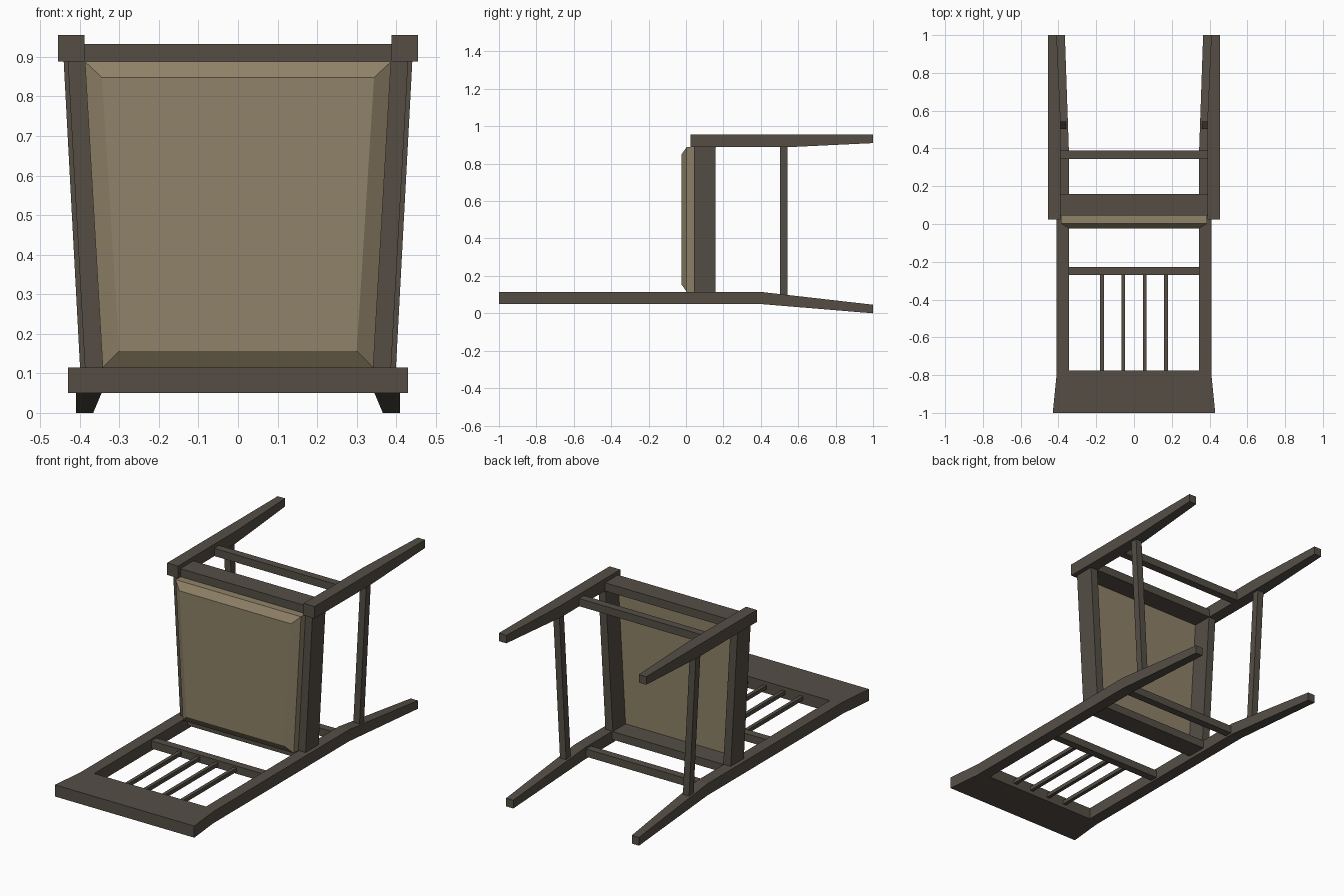
import bpy, bmesh

if "Cube" in bpy.data.objects:
    bpy.data.objects.remove(bpy.data.objects["Cube"])


def material(name, rgb):
    m = bpy.data.materials.new(name)
    m.diffuse_color = (*rgb, 1)
    m.use_nodes = True
    m.node_tree.nodes["Principled BSDF"].inputs["Base Color"].default_value = m.diffuse_color
    return m


WOOD = material("dark_wood", (0.089, 0.076, 0.060))
FABRIC = material("tan_fabric", (0.275, 0.223, 0.138))


def loft(name, rings, mat=WOOD):
    """Skin a closed solid through a list of four-cornered rings."""
    bm = bmesh.new()
    vs = [[bm.verts.new(p) for p in r] for r in rings]
    for a, b in zip(vs, vs[1:]):
        for i in range(4):
            j = (i + 1) % 4
            bm.faces.new((a[i], a[j], b[j], b[i]))
    bm.faces.new(vs[0])
    bm.faces.new(vs[-1])
    bmesh.ops.recalc_face_normals(bm, faces=bm.faces)
    me = bpy.data.meshes.new(name)
    bm.to_mesh(me)
    bm.free()
    me.materials.append(mat)
    ob = bpy.data.objects.new(name, me)
    bpy.context.collection.objects.link(ob)
    return ob


def along_y(name, stations):
    """Stations are (y, x0, x1, z0, z1)."""
    return loft(name, [[(a, y, c), (b, y, c), (b, y, d), (a, y, d)]
                       for y, a, b, c, d in stations])


def along_z(name, stations):
    """Stations are (z, x0, x1, y0, y1)."""
    return loft(name, [[(a, c, z), (b, c, z), (b, d, z), (a, d, z)]
                       for z, a, b, c, d in stations])


def bar(name, hx, y0, y1, z0, z1, cx=0):
    return along_y(name, [(y, cx - hx, cx + hx, z0, z1) for y in (y0, y1)])


# mirrored parts: posts with rear legs, front legs, seat sides, side stretchers
for side, s in (("left", -1), ("right", 1)):
    along_y(side + "_back_post", [
        (-0.775, s * 0.345, s * 0.41, 0.05, 0.115),
        (0.395, s * 0.345, s * 0.41, 0.05, 0.115),
        (1.0, s * 0.366, s * 0.41, 0.0, 0.046)])
    along_y(side + "_front_leg", [
        (0.025, s * 0.388, s * 0.455, 0.888, 0.955),
        (0.54, s * 0.388, s * 0.455, 0.888, 0.955),
        (1.0, s * 0.409, s * 0.455, 0.91, 0.955)])
    along_z(side + "_seat_rail", [
        (0.115, s * 0.341, s * 0.387, 0.043, 0.158),
        (0.888, s * 0.386, s * 0.43, 0.043, 0.158)])
    along_z(side + "_side_stretcher", [
        (0.09, s * 0.36, s * 0.398, 0.502, 0.542),
        (0.895, s * 0.403, s * 0.441, 0.502, 0.542)])

# backrest: flared crest, cross rail and slats
along_y("crest_rail", [(-1.0, -0.43, 0.43, 0.05, 0.115),
                       (-0.8, -0.41, 0.41, 0.05, 0.115),
                       (-0.775, -0.41, 0.41, 0.05, 0.115)])
bar("backrest_cross_rail", 0.346, -0.27, -0.227, 0.061, 0.104)
for x in (-0.17, -0.057, 0.057, 0.17):
    bar("backrest_slat", 0.01, -0.776, -0.265, 0.072, 0.093, x)

# seat frame ends and leg stretchers
bar("front_seat_rail", 0.389, 0.046, 0.16, 0.887, 0.933)
bar("rear_seat_rail", 0.346, 0.046, 0.16, 0.07, 0.115)
bar("front_stretcher", 0.389, 0.345, 0.388, 0.889, 0.932)
bar("rear_stretcher", 0.346, 0.345, 0.388, 0.061, 0.104)


# tapered seat cushion with a bevelled sitting face
def cushion_ring(y, xb, zb, xt, zt):
    return [(-xb, y, zb), (xb, y, zb), (xt, y, zt), (-xt, y, zt)]


loft("seat_cushion", [cushion_ring(-0.025, 0.30, 0.156, 0.344, 0.848),
                      cushion_ring(0.003, 0.342, 0.115, 0.387, 0.888),
                      cushion_ring(0.046, 0.342, 0.115, 0.387, 0.888)], FABRIC)
